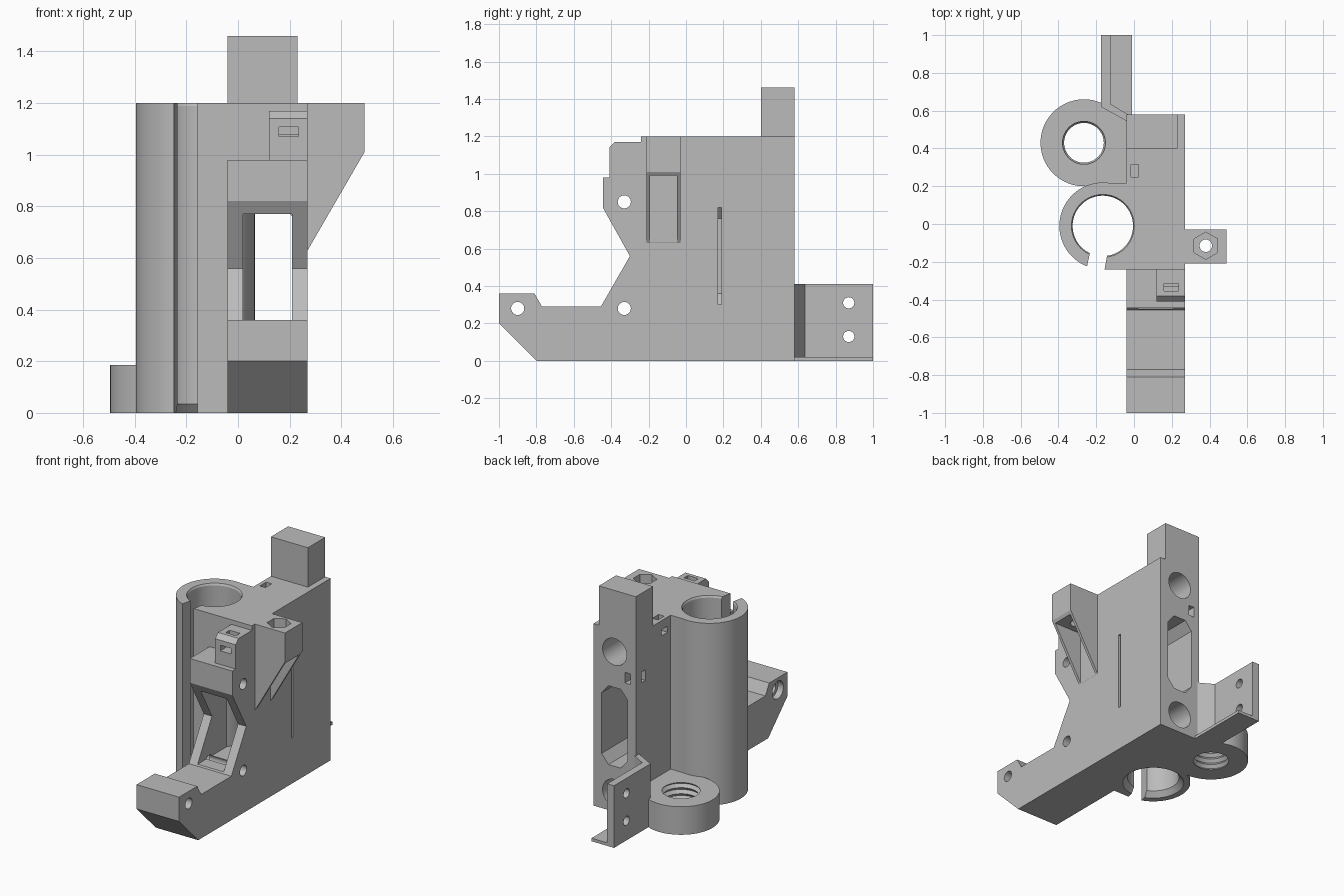
import bpy, bmesh, math

cube = bpy.data.objects.get("Cube")
if cube:
    bpy.data.objects.remove(cube, do_unlink=True)

grey = bpy.data.materials.new("plain_grey")
grey.use_nodes = True
grey.diffuse_color = (0.5, 0.5, 0.5, 1)
grey.node_tree.nodes["Principled BSDF"].inputs["Base Color"].default_value = (0.5, 0.5, 0.5, 1)


def finish(name, bm):
    bmesh.ops.recalc_face_normals(bm, faces=bm.faces)
    mesh = bpy.data.meshes.new(name)
    bm.to_mesh(mesh)
    bm.free()
    mesh.materials.append(grey)
    ob = bpy.data.objects.new(name, mesh)
    bpy.context.collection.objects.link(ob)
    return ob


def prism(name, axis, pts, lo, hi):
    """Extrude a flat outline along one axis."""
    place = {"x": lambda a, b, d: (d, a, b),
             "y": lambda a, b, d: (a, d, b),
             "z": lambda a, b, d: (a, b, d)}[axis]
    bm = bmesh.new()
    low = [bm.verts.new(place(a, b, lo)) for a, b in pts]
    high = [bm.verts.new(place(a, b, hi)) for a, b in pts]
    bm.faces.new(low)
    bm.faces.new(high)
    n = len(pts)
    for i in range(n):
        j = (i + 1) % n
        bm.faces.new((low[i], low[j], high[j], high[i]))
    return finish(name, bm)


def box(name, x, y, z):
    return prism(name, "z", [(x[0], y[0]), (x[1], y[0]), (x[1], y[1]), (x[0], y[1])], *z)


def ring(cx, cy, r, n=48, turn=0.0):
    return [(cx + r * math.cos(turn + math.tau * i / n),
             cy + r * math.sin(turn + math.tau * i / n)) for i in range(n)]


def lathe(name, cx, cy, profile, n=64):
    """Stack circles of (radius, height) into a closed solid."""
    bm = bmesh.new()
    loops = [[bm.verts.new((x, y, z)) for x, y in ring(cx, cy, r, n)] for r, z in profile]
    bm.faces.new(loops[0])
    bm.faces.new(loops[-1])
    for a, b in zip(loops, loops[1:]):
        for i in range(n):
            j = (i + 1) % n
            bm.faces.new((a[i], a[j], b[j], b[i]))
    return finish(name, bm)


def boolean(targets, tools, operation="DIFFERENCE"):
    for target in targets:
        bpy.context.view_layer.objects.active = target
        for tool in tools:
            mod = target.modifiers.new("bool", "BOOLEAN")
            mod.operation = operation
            mod.solver = "EXACT"
            mod.object = tool
            bpy.ops.object.modifier_apply(modifier=mod.name)
    for tool in tools:
        bpy.data.objects.remove(tool, do_unlink=True)


# Main body with its stepped front and foot
body = prism("main_body", "x", [
    (-0.8, 0), (0.58, 0), (0.58, 1.2), (-0.24, 1.2), (-0.24, 0.98), (-0.445, 0.98),
    (-0.445, 0.82), (-0.3, 0.56), (-0.455, 0.29), (-0.77, 0.29), (-0.81, 0.36),
    (-1, 0.36), (-1, 0.2)], -0.04, 0.27)
upper_block = box("upper_block", (-0.04, 0.23), (0.4, 0.58), (1.2, 1.46))

# Bearing holder: tube merged with a straight wall
holder = prism("bearing_holder", "z", ring(-0.165, -0.01, 0.23, 96), 0, 1.2)
boolean([holder], [box("wall", (-0.157, -0.03), (-0.24, 0.217), (0, 1.2))], "UNION")
bore = lathe("bore", -0.165, -0.01,
             [(0.195, -0.01), (0.19, 0), (0.16, 0.035), (0.16, 1.188), (0.172, 1.21)])
boolean([body, holder], [bore])
boolean([holder], [prism("gap", "z", [(-0.265, -0.3), (-0.167, -0.3), (-0.13, -0.1),
                                      (-0.222, -0.1)], -0.1, 1.3)])

# Central slot: bevelled at the back, straight at the front
back_slot = prism("back_slot", "y", [
    (0.07, 0.3), (0.16, 0.3), (0.21, 0.36), (0.21, 0.76), (0.16, 0.82),
    (0.07, 0.82), (0.02, 0.76), (0.02, 0.36)], 0.1, 0.7)
front_slot = box("front_slot", (0.02, 0.21), (-0.6, 0.15), (0.3, 0.77))
slit = box("slit", (0.15, 0.3), (0.17, 0.19), (0.3, 0.82))
cutters = [back_slot, front_slot, slit]

# Rod holes
for z in (0.125, 1.055):
    cutters.append(prism("rod_hole", "y", ring(0.115, z, 0.088), -0.15, 0.7))

# Cross holes, wider on the inner side
for y, z in ((-0.9, 0.28), (-0.33, 0.28), (-0.33, 0.85)):
    cutters.append(prism("cross_hole", "x", ring(y, z, 0.035, 32), -0.2, 0.4))
    cutters.append(prism("counterbore", "x", ring(y, z, 0.058, 32), -0.2, 0.0))

# Small tie slots on the top, inner side and back
cutters += [box("tie_top", (-0.015, 0.025), (0.25, 0.315), (1.1, 1.3)),
            box("tie_side", (-0.1, 0.02), (0.25, 0.315), (1.1, 1.14)),
            box("tie_inner", (-0.1, 0.03), (0.48, 0.52), (0.87, 0.94)),
            box("tie_back", (0.0, 0.04), (0.5, 0.7), (0.87, 0.94))]
boolean([body], cutters)

# Front catch with linked pockets
catch = prism("front_catch", "x", [(-0.24, 0.98), (-0.24, 1.17), (-0.38, 1.17),
                                   (-0.41, 1.14), (-0.41, 0.98)], 0.12, 0.27)
boolean([catch], [box("pocket_front", (0.158, 0.235), (-0.5, -0.33), (1.07, 1.107)),
                  box("pocket_top", (0.158, 0.235), (-0.355, -0.315), (1.08, 1.3))])

# Side arm with hex nut seat and open underside
arm = prism("side_arm", "y", [(0.27, 0.63), (0.49, 1.01), (0.49, 1.2), (0.27, 1.2)],
            -0.21, -0.03)
boolean([arm], [box("arm_hollow", (0.272, 0.6), (-0.192, -0.048), (0.5, 0.99)),
                prism("nut_seat", "z", ring(0.38, -0.115, 0.072, 6, math.pi / 6), 1.14, 1.3),
                prism("screw_hole", "z", ring(0.38, -0.115, 0.033, 32), 0.9, 1.3)])

# Threaded boss at the base
boss = prism("threaded_boss", "z", ring(-0.265, 0.43, 0.23, 96), 0, 0.185)
boolean([boss], [prism("web", "z", [(-0.265, 0.212), (-0.03, 0.212), (-0.03, 0.54),
                                    (-0.165, 0.62), (-0.265, 0.64)], 0, 0.185)], "UNION")
thread = [(0.12, -0.02)]
pitch = 0.04
for k in range(6):
    thread += [(0.105, pitch * k - 0.005), (0.122, pitch * k + 0.015)]
boolean([boss], [lathe("thread", -0.265, 0.43, thread)])

# Bracket behind the body: bent wall plus thin floor
bracket = prism("rear_bracket", "z", [(-0.03, 0.54), (-0.175, 0.62), (-0.175, 1),
                                      (-0.125, 1), (-0.125, 0.635), (-0.03, 0.58)], 0, 0.41)
boolean([bracket], [prism("bracket_hole", "x", ring(0.87, z, 0.03, 32), -0.3, 0.1)
                    for z in (0.13, 0.31)])
floor = prism("bracket_floor", "z", [(-0.125, 0.635), (-0.04, 0.58), (-0.01, 0.58),
                                     (-0.01, 1), (-0.125, 1)], 0, 0.02)

# Smooth curved walls, keep edges sharp
bpy.ops.object.select_all(action="DESELECT")
for part in (body, upper_block, holder, catch, arm, boss, bracket, floor):
    part.select_set(True)
    bpy.context.view_layer.objects.active = part
bpy.ops.object.shade_smooth_by_angle(angle=math.radians(25))
